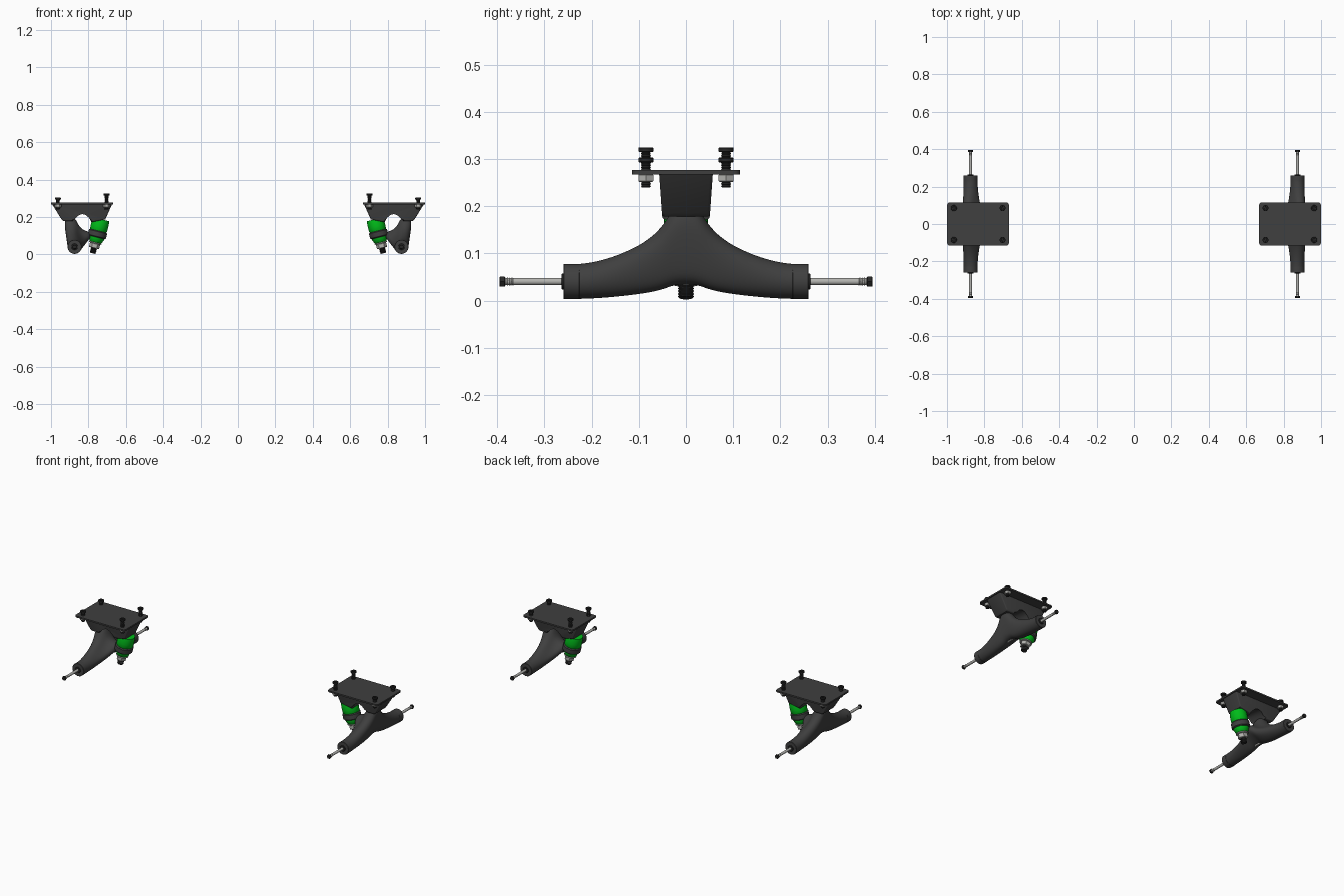
import bpy, bmesh, math
from mathutils import Matrix, Vector

if "Cube" in bpy.data.objects:
    bpy.data.objects.remove(bpy.data.objects["Cube"])

def material(name, color):
    m = bpy.data.materials.new(name)
    m.diffuse_color = color
    m.use_nodes = True
    m.node_tree.nodes["Principled BSDF"].inputs["Base Color"].default_value = m.diffuse_color
    return m

DARK = material("dark_metal", (0.05, 0.05, 0.05, 1))
BLACK = material("black_steel", (0.02, 0.02, 0.02, 1))
GREEN = material("green_rubber", (0.0, 0.5, 0.01, 1))
STEEL = material("steel", (0.45, 0.45, 0.43, 1))

def finish(name, bm, mat, mirror_y=False, subsurf=0, angle=35):
    """Everything is modelled for the +x truck and mirrored to the -x one."""
    bmesh.ops.recalc_face_normals(bm, faces=bm.faces)
    me = bpy.data.meshes.new(name)
    bm.to_mesh(me)
    bm.free()
    ob = bpy.data.objects.new(name, me)
    bpy.context.collection.objects.link(ob)
    me.materials.append(mat)
    bpy.ops.object.select_all(action='DESELECT')
    bpy.context.view_layer.objects.active = ob
    ob.select_set(True)
    bpy.ops.object.shade_smooth_by_angle(angle=math.radians(angle))
    if subsurf:
        s = ob.modifiers.new("smooth", 'SUBSURF')
        s.levels = s.render_levels = subsurf
    m = ob.modifiers.new("mirror", 'MIRROR')
    m.use_axis = (True, mirror_y, False)
    m.use_mirror_merge = False
    return ob

def loft(bm, rings):
    rows = [[bm.verts.new(p) for p in r] for r in rings]
    n = len(rows[0])
    for a, b in zip(rows, rows[1:]):
        for i in range(n):
            bm.faces.new((a[i], a[(i + 1) % n], b[(i + 1) % n], b[i]))
    bm.faces.new(rows[0])
    bm.faces.new(rows[-1][::-1])

def lathe(name, profile, mat, frame, segs=28, mirror_y=False):
    """Capped solid of revolution from (radius, height) points."""
    bm = bmesh.new()
    loft(bm, [[frame @ Vector((r * math.cos(2 * math.pi * i / segs),
                               r * math.sin(2 * math.pi * i / segs), h))
               for i in range(segs)] for r, h in profile])
    return finish(name, bm, mat, mirror_y)

def rod(r, a, b, c=0.0015):
    return [(r - c, a), (r, a + c), (r, b - c), (r - c, b)]

def thread(r, a, b, pitch=0.005):
    n = round((b - a) / pitch * 2)
    return [(r if i % 2 else r * 0.85, a + (b - a) * i / n) for i in range(n + 1)]

# Mounting plate with rounded corners
bm = bmesh.new()
bmesh.ops.create_cube(bm, size=1, matrix=Matrix.Translation((0.834, 0, 0.272))
                      @ Matrix.Diagonal((0.33, 0.23, 0.009, 1)))
up = [e for e in bm.edges if abs(e.verts[0].co.z - e.verts[1].co.z) > 0.005]
bmesh.ops.bevel(bm, geom=up, offset=0.014, segments=4, profile=0.5, affect='EDGES')
finish("mounting_plate", bm, DARK)

# Base housing: side profile with an arch between kingpin seat and pivot cup
side = [(0.673, 0.27), (0.71, 0.187), (0.785, 0.172), (0.793, 0.2), (0.812, 0.217),
        (0.835, 0.222), (0.858, 0.213), (0.874, 0.195), (0.884, 0.178), (0.933, 0.178),
        (0.943, 0.186), (0.995, 0.27)]
bm = bmesh.new()
loft(bm, [[(x, s * (0.05 + 0.007 * (z - 0.17) / 0.1), z) for x, z in side]
          for s in (-1, 1)])
rim = [e for e in bm.edges if e.verts[0].co.y * e.verts[1].co.y > 0
       and min(v.co.z for v in e.verts) < 0.265]
bmesh.ops.bevel(bm, geom=rim, offset=0.006, segments=3, profile=0.5, affect='EDGES')
finish("base_housing", bm, DARK)

# Hanger: axle tube section blended into the central pivot section
AX, AZ = 0.874, 0.0405
centre = [(0.875, 0.03), (0.905, 0.042), (0.915, 0.075), (0.925, 0.13), (0.93, 0.19),
          (0.90, 0.215), (0.868, 0.195), (0.85, 0.15), (0.82, 0.127), (0.785, 0.122),
          (0.785, 0.085), (0.83, 0.055)]
tube = [(AX + 0.0385 * math.sin(math.pi * i / 6), AZ - 0.0385 * math.cos(math.pi * i / 6))
        for i in range(12)]
half = [(0.255, 0), (0.225, 0), (0.19, 0.045), (0.15, 0.14), (0.10, 0.31), (0.065, 0.5),
        (0.043, 0.7), (0.025, 0.93)]
stations = [(-y, w) for y, w in half] + [(0, 1)] + half[::-1]
bm = bmesh.new()
loft(bm, [[(a[0] + (b[0] - a[0]) * w, y, a[1] + (b[1] - a[1]) * w)
           for a, b in zip(tube, centre)] for y, w in stations])
finish("hanger", bm, DARK, subsurf=2, angle=180)

# Axle, tube ends and axle nuts along y
along_y = Matrix.Translation((AX, 0, AZ)) @ Matrix.Rotation(-math.pi / 2, 4, 'X')
lathe("axle", rod(0.0075, -0.386, 0.386), STEEL, along_y, 20)
lathe("hanger_end", rod(0.0375, 0.225, 0.26), DARK, along_y, 36, True)
lathe("axle_spacer", rod(0.017, 0.258, 0.264), BLACK, along_y, 24, True)
lathe("axle_thread", thread(0.0085, 0.365, 0.384, 0.004), STEEL, along_y, 16, True)
lathe("axle_nut", rod(0.0125, 0.384, 0.395, 0.001), BLACK, along_y, 6, True)

# Kingpin stack on a tilted axis
king = Matrix.Translation((0.752, 0, 0.108)) @ Matrix.Rotation(math.radians(-14), 4, 'Y')
lathe("hanger_ring", rod(0.05, -0.017, 0.019, 0.005), DARK, king, 40)
lathe("upper_bushing", [(0.042, 0.015), (0.046, 0.022), (0.047, 0.045), (0.046, 0.07),
                        (0.043, 0.082)], GREEN, king, 36)
lathe("lower_bushing", [(0.030, -0.045), (0.034, -0.041), (0.042, -0.021),
                        (0.042, -0.012)], GREEN, king, 36)
lathe("kingpin_washer", rod(0.034, -0.051, -0.045), STEEL, king, 32)
lathe("kingpin_nut", rod(0.028, -0.076, -0.051, 0.002), STEEL, king, 6)
lathe("kingpin_thread", thread(0.017, -0.105, -0.07, 0.006), BLACK, king, 24)

# Mounting bolts: tall inner pair, short outer pair
for label, x, top in (("inner", 0.703, 0.325), ("outer", 0.963, 0.303)):
    f = Matrix.Translation((x, 0.085, 0))
    head = rod(0.016, top - 0.010, top) + [(0.008, top), (0.007, top - 0.006)]
    lathe(label + "_bolt_head", head, BLACK, f, 24, True)
    lathe(label + "_bolt_shaft", thread(0.0105, 0.24, top - 0.008), BLACK, f, 16, True)
    lathe(label + "_bolt_nut", rod(0.018, 0.252, 0.268), STEEL, f, 6, True)
